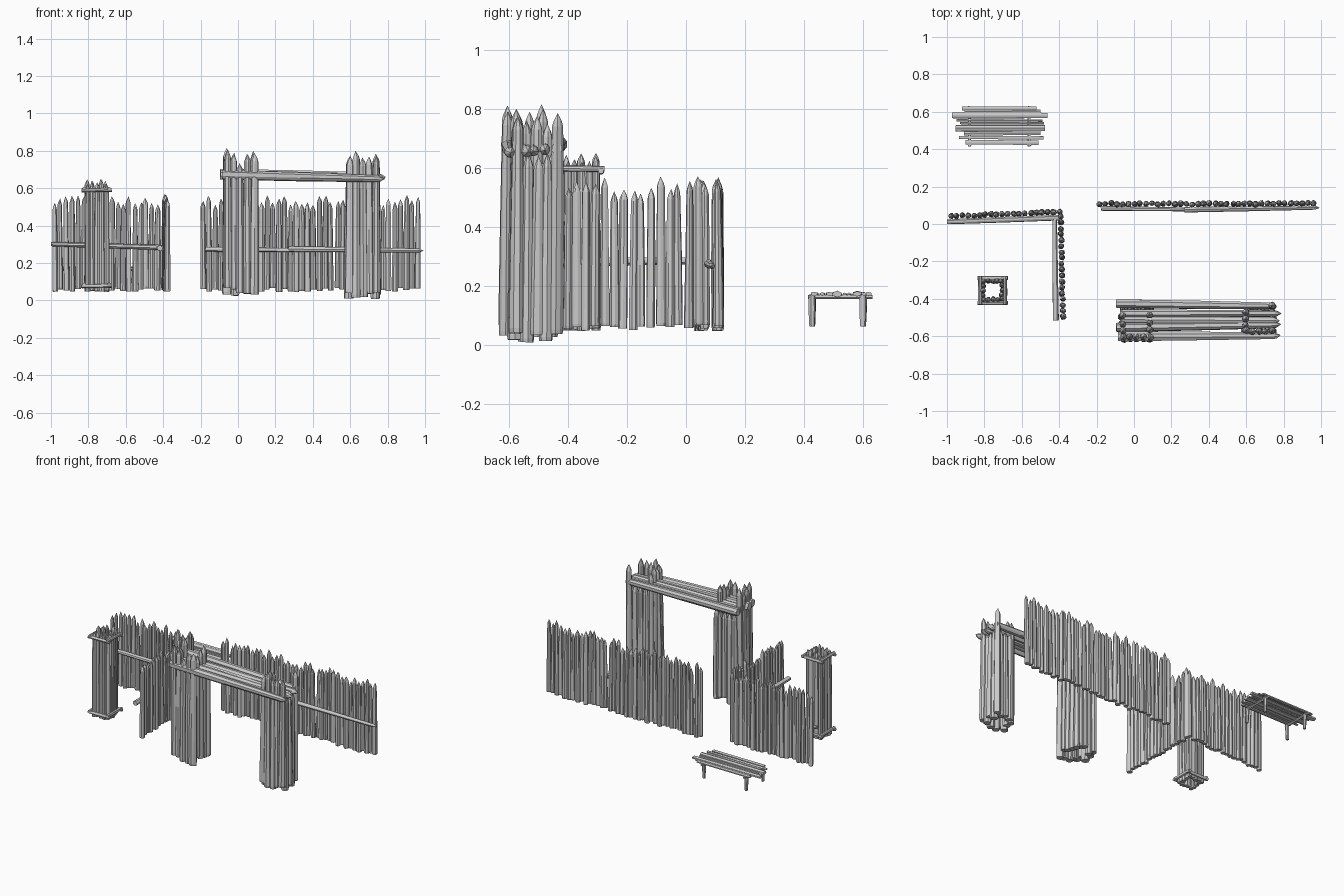
import bpy, bmesh, math, random
from mathutils import Vector

if "Cube" in bpy.data.objects:
    bpy.data.objects.remove(bpy.data.objects["Cube"])

random.seed(7)
U = random.uniform


def pole(bm, p0, p1, r0, r1=None, tip=0.03, sides=8, flat=1.0):
    """Rough hewn log from p0 to p1; tip > 0 sharpens the far end."""
    p0, p1 = Vector(p0), Vector(p1)
    r1 = r0 if r1 is None else r1
    axis = p1 - p0
    length = axis.length
    d = axis.normalized()
    side = d.cross(Vector((0, 0, 1)) if abs(d.z) < 0.9 else Vector((0, 1, 0))).normalized()
    up = side.cross(d)
    body = length - tip
    rm = (r0 + r1) / 2
    prof = [(0, r0 * 0.93), (0.02 * length, r0), (body * 0.5, rm * U(0.96, 1.05)), (body, r1 * 0.93)]
    if tip > 0:
        prof += [(body + tip * 0.4, r1 * 0.66)]
    cols = [U(0.86, 1.1) for _ in range(sides)]
    turn = U(0, 6.28) if flat == 1 else math.pi / sides
    rings = []
    for s, r in prof:
        ring = []
        for i in range(sides):
            a = turn + 2 * math.pi * i / sides
            k = r * cols[i] * U(0.96, 1.04)
            ring.append(bm.verts.new(p0 + d * s + side * k * math.cos(a) + up * k * flat * math.sin(a)))
        rings.append(ring)
    for a, b in zip(rings, rings[1:]):
        for i in range(sides):
            j = (i + 1) % sides
            bm.faces.new((a[i], a[j], b[j], b[i]))
    bm.faces.new(rings[0][::-1])
    if tip > 0:
        top = bm.verts.new(p1 + side * U(-.2, .2) * r1)
        for i in range(sides):
            bm.faces.new((rings[-1][i], rings[-1][(i + 1) % sides], top))
    else:
        bm.faces.new(rings[-1])


def finish(bm, name):
    bmesh.ops.recalc_face_normals(bm, faces=bm.faces)
    me = bpy.data.meshes.new(name)
    bm.to_mesh(me)
    bm.free()
    ob = bpy.data.objects.new(name, me)
    bpy.context.collection.objects.link(ob)


def logs(name, items, **kw):
    bm = bmesh.new()
    for it in items:
        pole(bm, *it, **kw)
    finish(bm, name)


def palisade(name, a, b, n, r=0.0165):
    """Row of sharpened stakes from a to b."""
    items = []
    for i in range(n):
        p = Vector(a).lerp(Vector(b), i / (n - 1))
        x, y = p.x + U(-.003, .003), p.y + U(-.004, .004)
        items.append(((x, y, U(0.046, 0.068)),
                      (x + U(-.004, .004), y + U(-.005, .005), U(0.51, 0.572)),
                      r * U(0.95, 1.15), r * U(0.75, 0.98)))
    logs(name, items, tip=0.035)


# Long straight wall
palisade("long_wall_stakes", (-0.183, 0.108), (0.962, 0.108), 38)
logs("long_wall_rails", [((-0.175, 0.083, 0.273), (0.30, 0.077, 0.268), 0.014, 0.012),
                         ((0.27, 0.077, 0.274), (0.993, 0.088, 0.266), 0.016, 0.012)])

# Corner wall
palisade("corner_wall_back_stakes", (-0.978, 0.042), (-0.40, 0.064), 20)
palisade("corner_wall_side_stakes", (-0.392, 0.04), (-0.38, -0.497), 18)
logs("corner_wall_rails", [((-1.0, 0.012, 0.302), (-0.40, 0.034, 0.284), 0.013, 0.016),
                           ((-0.418, -0.517, 0.28), (-0.424, 0.04, 0.285), 0.016, 0.013)], tip=0)

# Square hollow corner post
cx, cy, h = -0.755, -0.355, 0.05
stakes = []
for k in range(4):
    for t in (-1, -0.5, 0, 0.5):
        u, v = h * t, h * (0.93 if t == -1 else 1.0)
        for _ in range(k):
            u, v = -v, u
        x, y = cx + u + U(-.003, .003), cy + v + U(-.003, .003)
        stakes.append(((x, y, U(.046, .06)), (x, y, U(.605, .65)), U(.014, .017), U(.012, .015)))
logs("corner_post_stakes", stakes)
binders = []
for z in (0.08, 0.592):
    for s in (-1, 1):
        e = 0.067 * s
        binders.append(((cx - .082, cy + e, z - .004), (cx + .08, cy + e, z - .002), .011))
        binders.append(((cx + e, cy - .075, z + .005), (cx + e, cy + .078, z + .003), .011))
logs("corner_post_binders", binders, tip=0)


def tower(name, posts, lo):
    items = []
    for x, y, top in posts:
        items.append(((x + U(-.004, .004), y - 0.006, lo + U(0, .045)), (x, y, top), U(.023, .027), U(.018, .021)))
    logs(name, items, tip=0.045)


# Gate towers: tall stakes around the sides, short ones under the beams
left = [(-.055, -.605, .81), (-.024, -.602, .79), (.01, -.603, .735), (.05, -.603, .785), (.09, -.605, .79)]
left += [(-.06, y, z) for y, z in ((-.57, .79), (-.535, .77), (-.49, .815))]
left += [(.084, y, z) for y, z in ((-.565, .76), (-.53, .79), (-.485, .80))]
left += [(x, -.45, .65) for x in (-.05, -.015, .02, .055, .085)]
right = [(.60, -.568, .77), (.632, -.575, .80), (.668, -.573, .765), (.70, -.575, .77), (.738, -.57, .775)]
right += [(.597, y, z) for y, z in ((-.54, .76), (-.505, .775), (-.47, .75))]
right += [(.738, y, z) for y, z in ((-.535, .65), (-.50, .64), (-.47, .65), (-.435, .785))]
right += [(x, -.455, .65) for x in (.625, .66, .70)]
tower("gate_left_tower", left, 0.025)
tower("gate_right_tower", right, 0.002)

# Gate cross beams
logs("gate_beams", [
    ((-.085, -.602, .672), (.785, -.598, .65), .028, .021),
    ((-.095, -.553, .672), (.788, -.538, .655), .027, .021),
    ((-.07, -.512, .668), (.78, -.518, .655), .022, .02),
    ((-.075, -.478, .668), (.79, -.478, .66), .022, .02)], tip=0.035)
logs("gate_back_beam", [((-.097, -.425, .68), (.752, -.437, .665), .027, .022)], tip=0)

# Bench: planks, cross bars, legs
planks = [(-.92, -.52, .618, .012), (-.905, -.50, .602, .010), (-.973, -.462, .580, .018),
          (-.95, -.49, .555, .007), (-.93, -.48, .540, .007), (-.955, -.475, .512, .019),
          (-.91, -.50, .485, .013), (-.935, -.485, .463, .010), (-.90, -.51, .437, .014)]
logs("bench_planks", [((a, y, .172 + U(-.002, .002)), (b, y + U(-.003, .003), .172), w) for a, b, y, w in planks],
     tip=0, sides=6, flat=0.6)
logs("bench_crossbars", [((x, .414, .162), (x, .632, .162), .008) for x in (-.88, -.56)], tip=0, sides=6)
logs("bench_legs", [((x + U(-.006, .006), y, .062), (x, y, .168), .010, .014)
                    for x in (-.88, -.56) for y in (.428, .60)], tip=0, sides=7)
